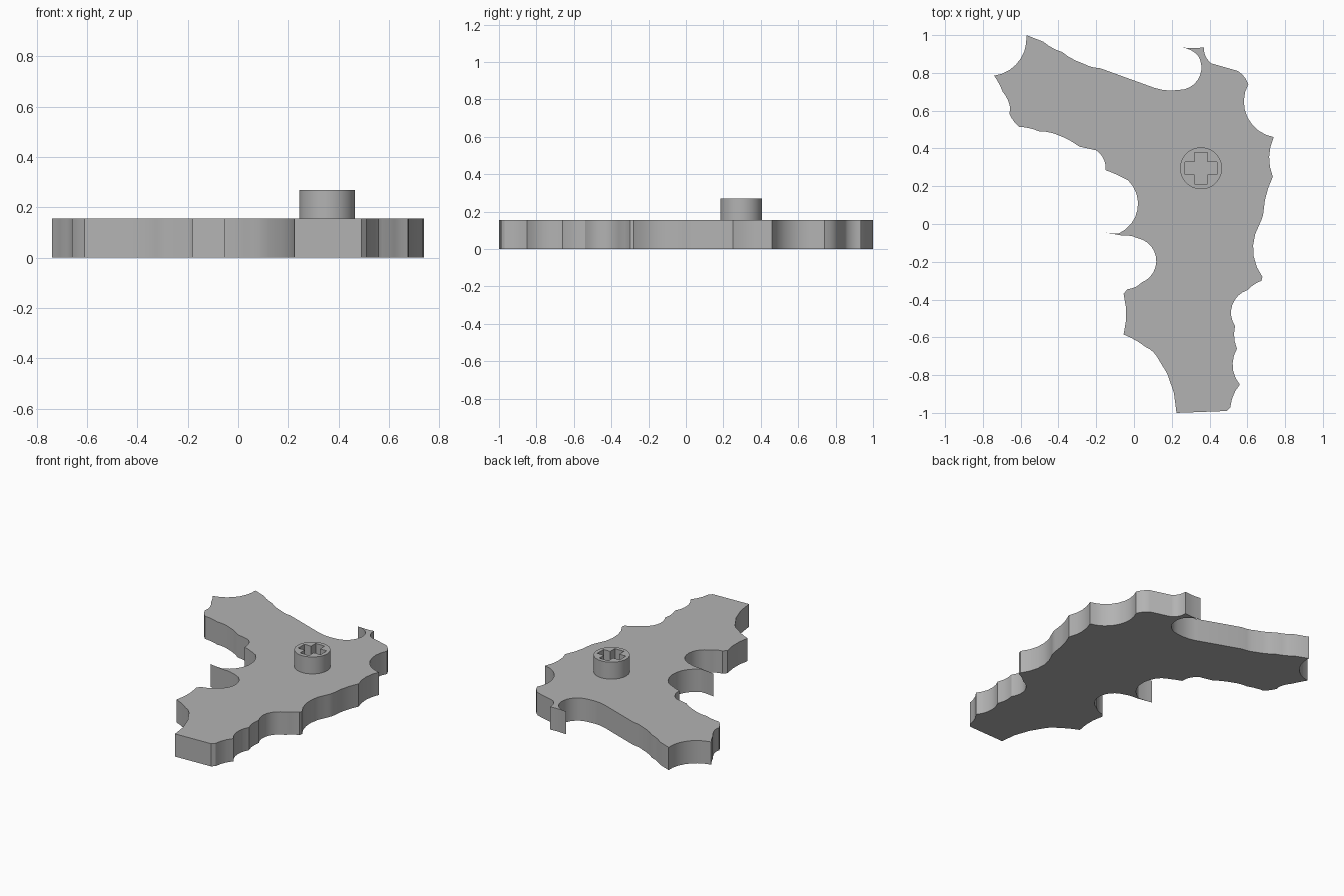
import bpy, bmesh, math
from mathutils import Vector

if "Cube" in bpy.data.objects:
    bpy.data.objects.remove(bpy.data.objects["Cube"])

grey = bpy.data.materials.new("stone grey")
grey.diffuse_color = (0.45, 0.45, 0.45, 1)
grey.use_nodes = True
grey.node_tree.nodes["Principled BSDF"].inputs["Base Color"].default_value = grey.diffuse_color

PLATE_TOP, PEG_TOP = 0.155, 0.27
PEG = Vector((0.355, 0.295))

# Clockwise corners of the coastline: x, y, and how far the arc to the next corner bows inward
CORNERS = [
    (-0.57, 1.0, 0), (-0.48, 0.965, .006), (-0.38, 0.91, .006), (-0.27, 0.85, .006),
    (-0.18, 0.825, 0), (0.11, 0.72, .008), (0.24, 0.71, .06), (0.34, 0.89, .01),
    (0.25, 0.935, .004), (0.37, 0.935, .012), (0.41, 0.85, 0), (0.55, 0.81, -.008),
    (0.605, 0.74, .08), (0.74, 0.46, .022), (0.735, 0.25, .01), (0.685, 0.06, -.003),
    (0.665, 0, .042), (0.68, -0.28, 0), (0.675, -0.30, .005), (0.60, -0.35, .05),
    (0.535, -0.54, .01), (0.545, -0.66, .03), (0.56, -0.85, .01), (0.51, -0.97, 0),
    (0.49, -0.99, 0), (0.225, -1.0, .025), (0.12, -0.70, .006), (0.06, -0.65, .005),
    (-0.055, -0.585, .014), (-0.055, -0.37, 0), (-0.035, -0.345, .008), (0.04, -0.31, .088),
    (0.02, -0.075, .006), (-0.07, -0.06, 0), (-0.18, -0.04, .003), (-0.08, -0.05, .075),
    (-0.03, 0.23, .003), (-0.15, 0.285, .016), (-0.20, 0.39, 0), (-0.29, 0.41, .005),
    (-0.40, 0.47, .006), (-0.50, 0.49, .005), (-0.61, 0.515, -.005), (-0.66, 0.585, .004),
    (-0.66, 0.635, .004), (-0.695, 0.70, .003), (-0.74, 0.785, .055),
]


def arc(a, b, bow):
    """Points from a up to (not including) b on a circular arc bowed to the right."""
    if abs(bow) < 0.002:
        return [a]
    d = b - a
    right = Vector((d.y, -d.x)).normalized()
    half = d.length / 2
    radius = (half * half + bow * bow) / (2 * bow)
    centre = (a + b) / 2 + right * (bow - radius)
    sweep = 4 * math.atan(bow / half)
    n = max(3, math.ceil(abs(sweep) / math.radians(14)))
    turn = sweep / n
    out = []
    for i in range(n):
        c, s = math.cos(turn * i), math.sin(turn * i)
        r = a - centre
        out.append(centre + Vector((r.x * c - r.y * s, r.x * s + r.y * c)))
    return out


def slab(name, loops, z0, z1):
    """Extrude closed outlines (later ones cut holes) between two heights."""
    cu = bpy.data.curves.new(name, 'CURVE')
    cu.dimensions, cu.fill_mode, cu.extrude = '2D', 'BOTH', (z1 - z0) / 2
    for pts in loops:
        sp = cu.splines.new('POLY')
        sp.points.add(len(pts) - 1)
        for p, co in zip(sp.points, pts):
            p.co = (co.x, co.y, 0, 1)
        sp.use_cyclic_u = True
    ob = bpy.data.objects.new(name, cu)
    bpy.context.collection.objects.link(ob)
    bpy.ops.object.select_all(action='DESELECT')
    ob.select_set(True)
    bpy.context.view_layer.objects.active = ob
    bpy.ops.object.convert(target='MESH')
    ob = bpy.context.object
    bm = bmesh.new()
    bm.from_mesh(ob.data)
    bmesh.ops.remove_doubles(bm, verts=bm.verts, dist=1e-5)
    bmesh.ops.recalc_face_normals(bm, faces=bm.faces)
    bmesh.ops.translate(bm, verts=bm.verts, vec=(0, 0, (z0 + z1) / 2))
    bm.to_mesh(ob.data)
    bm.free()
    ob.data.materials.clear()
    ob.data.materials.append(grey)
    bpy.ops.object.shade_smooth_by_angle(angle=math.radians(30))
    return ob


# Land-shaped base plate
outline = []
for i, (x, y, bow) in enumerate(CORNERS):
    nx, ny, _ = CORNERS[(i + 1) % len(CORNERS)]
    outline += arc(Vector((x, y)), Vector((nx, ny)), bow)
slab("base_plate", [outline], 0, PLATE_TOP)

# Round peg with a cross-shaped socket
ring = [PEG + Vector((math.cos(t), math.sin(t))) * 0.111
        for t in (math.tau * i / 48 for i in range(48))]
L, W = 0.084, 0.034
cross = []
for q in range(4):
    c, s = round(math.cos(q * math.pi / 2)), round(math.sin(q * math.pi / 2))
    for x, y in ((L, -W), (L, W), (W, W)):
        cross.append(PEG + Vector((x * c - y * s, x * s + y * c)))
slab("peg", [ring, cross], PLATE_TOP - 0.003, PEG_TOP)
